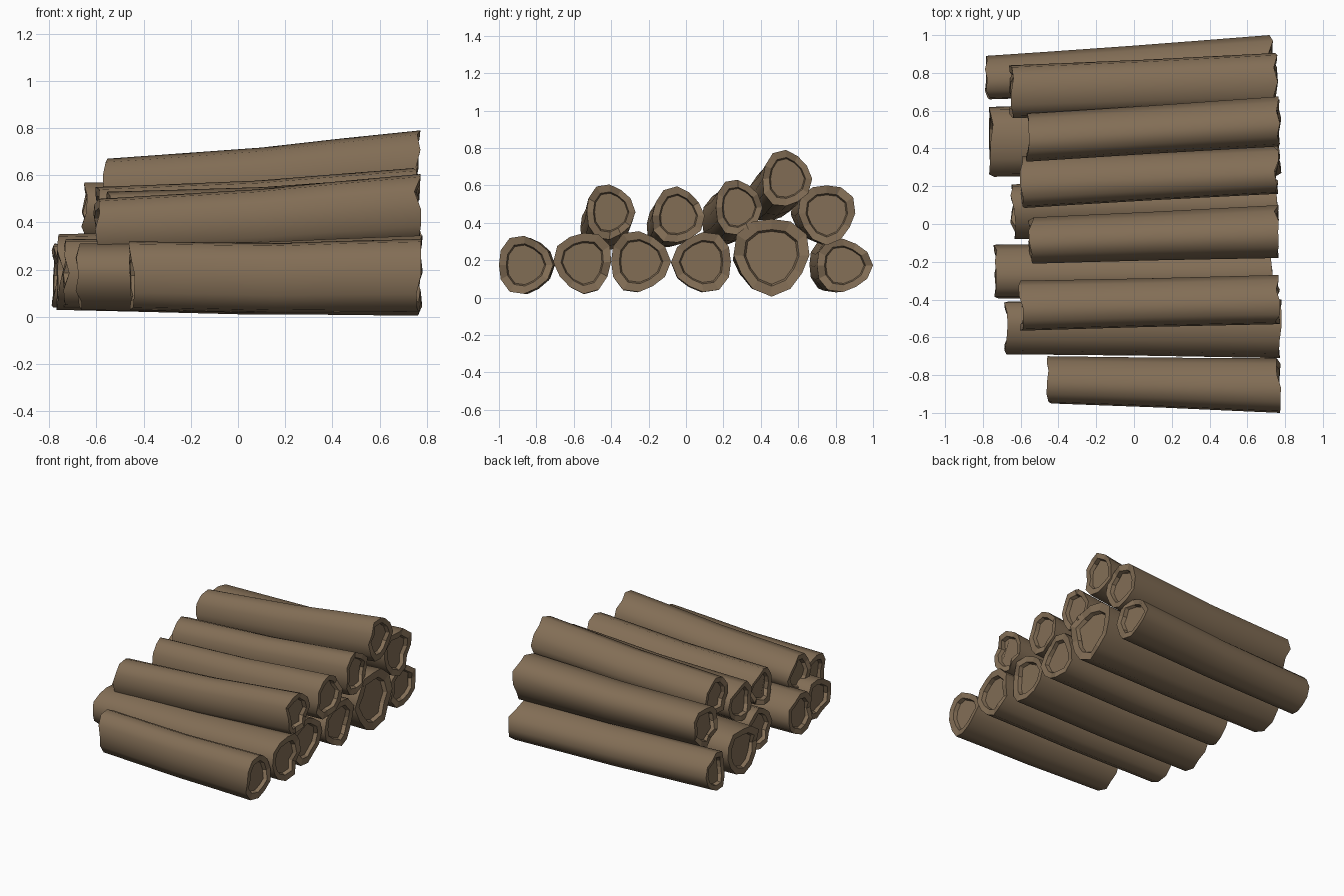
import bpy, bmesh, math, random

if "Cube" in bpy.data.objects:
    bpy.data.objects.remove(bpy.data.objects["Cube"])

random.seed(4)
SIDES = 12

bark = bpy.data.materials.new("wood brown")
bark.diffuse_color = (0.225, 0.155, 0.092, 1)
bark.use_nodes = True
bark.node_tree.nodes["Principled BSDF"].inputs["Base Color"].default_value = bark.diffuse_color


def outline(box, phase, scale=1.0):
    """Rounded three-lobed section that fills the box (y0, y1, z0, z1)."""
    pts = []
    for i in range(SIDES):
        a = 2 * math.pi * i / SIDES
        r = 1 + 0.07 * math.cos(3 * (a - math.radians(phase)))
        pts.append((r * math.cos(a), r * math.sin(a)))
    ys, zs = [p[0] for p in pts], [p[1] for p in pts]

    def fit(v, vals, lo, hi):
        t = (v - min(vals)) / (max(vals) - min(vals))
        mid = (lo + hi) / 2
        return mid + (lo + t * (hi - lo) - mid) * scale
    return [(fit(y, ys, box[0], box[1]), fit(z, zs, box[2], box[3])) for y, z in pts]


def log(name, x0, x1, left, right, phase):
    bm = bmesh.new()
    jag0 = [random.uniform(-0.015, 0.015) for _ in range(SIDES)]
    jag1 = [random.uniform(-0.015, 0.015) for _ in range(SIDES)]

    def ring(t, scale=1.0, inset=0.0, bend=0.0):
        box = [a + (b - a) * t for a, b in zip(left, right)]
        box[2] -= bend
        box[3] -= bend
        vs = []
        for i, (y, z) in enumerate(outline(box, phase, scale)):
            x = x0 + (x1 - x0) * t
            if t == 0:
                x += jag0[i] + inset
            if t == 1:
                x += jag1[i] - inset
            vs.append(bm.verts.new((x, y, z)))
        return vs

    def bridge(a, b, smooth):
        for i in range(SIDES):
            j = (i + 1) % SIDES
            bm.faces.new((a[i], a[j], b[j], b[i])).smooth = smooth

    # bark: a few slightly sagging sections
    rings = [ring(t, s, 0, b) for t, s, b in
             ((0, 1, 0), (0.2, 0.99, 0.004), (0.5, 0.98, 0.01), (0.75, 0.99, 0.004), (1, 1, 0))]
    for a, b in zip(rings, rings[1:]):
        bridge(a, b, True)
    # sawn ends: flat rim around a shallow hollow
    for t, outer in ((0, rings[0]), (1, rings[-1])):
        rim = ring(t, 0.73, 0.004)
        floor = ring(t, 0.68, 0.03)
        bridge(outer, rim, False)
        bridge(rim, floor, False)
        bm.faces.new(floor)
        for vs in (outer, rim, floor):
            for i in range(SIDES):
                e = bm.edges.get((vs[i], vs[(i + 1) % SIDES]))
                e.smooth = False
    bmesh.ops.recalc_face_normals(bm, faces=bm.faces)
    me = bpy.data.meshes.new(name)
    bm.to_mesh(me)
    bm.free()
    me.materials.append(bark)
    bpy.context.collection.objects.link(bpy.data.objects.new(name, me))


# x range, left end box, right end box (y0, y1, z0, z1), lobe direction
LOGS = [
    ("bottom_log_1", -0.45, 0.765, (-.95, -.70, .03, .32), (-1.0, -.71, .02, .33), 0),
    ("bottom_log_2", -0.675, 0.77, (-.69, -.41, .03, .31), (-.71, -.40, .02, .345), 45),
    ("bottom_log_3", -0.73, 0.73, (-.395, -.11, .04, .33), (-.40, -.08, .03, .355), 0),
    ("bottom_log_4", -0.64, 0.75, (-.08, .21, .04, .33), (-.08, .24, .03, .35), 60),
    ("bottom_log_5", -0.755, 0.765, (.25, .62, .03, .35), (.255, .66, .005, .42), 30),
    ("bottom_log_6", -0.775, 0.725, (.66, .89, .04, .31), (.70, 1.0, .03, .315), 0),
    ("upper_log_1", -0.60, 0.76, (-.565, -.30, .24, .50), (-.53, -.27, .31, .605), 0),
    ("upper_log_2", -0.545, 0.755, (-.21, .035, .27, .53), (-.18, .10, .295, .595), -15),
    ("upper_log_3", -0.59, 0.755, (.085, .36, .28, .55), (.16, .41, .335, .63), 0),
    ("upper_log_4", -0.65, 0.75, (.56, .84, .30, .57), (.60, .905, .28, .60), 30),
    ("top_log", -0.56, 0.76, (.33, .585, .41, .67), (.41, .675, .49, .79), -10),
]
for spec in LOGS:
    log(*spec)
